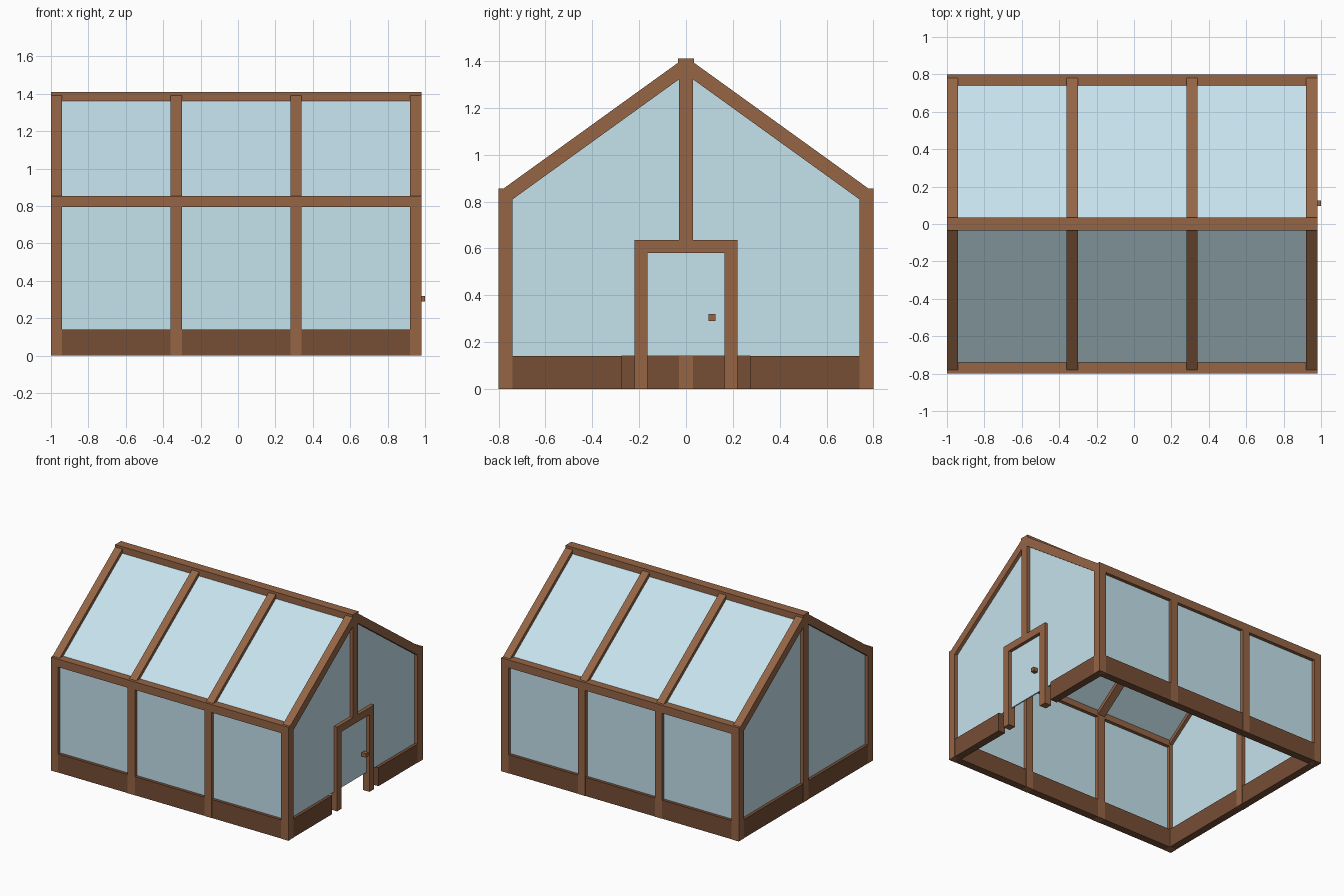
import bpy, bmesh
from mathutils import Vector, Matrix

if "Cube" in bpy.data.objects:
    bpy.data.objects.remove(bpy.data.objects["Cube"])


def material(name, rgb):
    m = bpy.data.materials.new(name)
    m.diffuse_color = (*rgb, 1)
    m.use_nodes = True
    m.node_tree.nodes["Principled BSDF"].inputs["Base Color"].default_value = m.diffuse_color
    return m


WOOD = material("wood", (0.30, 0.13, 0.06))
DARK = material("dark_wood", (0.18, 0.075, 0.036))
GLASS = material("glass", (0.56, 0.76, 0.84))


def finish(name, bm, mat):
    bmesh.ops.recalc_face_normals(bm, faces=bm.faces)
    me = bpy.data.meshes.new(name)
    bm.to_mesh(me)
    bm.free()
    me.materials.append(mat)
    ob = bpy.data.objects.new(name, me)
    bpy.context.collection.objects.link(ob)
    return ob


def box(name, x, y, z, mat=WOOD):
    """Box from (min, max) ranges."""
    lo, hi = (Vector(v) for v in zip(x, y, z))
    bm = bmesh.new()
    bmesh.ops.create_cube(bm, size=1, matrix=Matrix.Translation((lo + hi) / 2)
                          @ Matrix.Diagonal((*(hi - lo), 1)))
    return finish(name, bm, mat)


def prism(name, profile, x0, x1, mat):
    """Extrude a (y, z) outline from x0 to x1."""
    bm = bmesh.new()
    face = bm.faces.new([bm.verts.new((x0, y, z)) for y, z in profile])
    ext = bmesh.ops.extrude_face_region(bm, geom=[face])["geom"]
    bmesh.ops.translate(bm, vec=(x1 - x0, 0, 0),
                        verts=[v for v in ext if isinstance(v, bmesh.types.BMVert)])
    return finish(name, bm, mat)


X0, X1, W, H = -1.0, 0.98, 0.8, 0.855   # frame extents and eave height
T = 0.06                                # bar thickness
SILL, G, E = 0.14, 0.005, 0.002         # base height, half glass, tiny inset
posts = [X0 + T / 2 + i * (X1 - X0 - T) / 3 for i in range(4)]
EAVE, RIDGE = Vector((W - T / 2, H - T / 2)), Vector((0, 1.38))


def span(c, half=T / 2):
    return (c - half, c + half)


def sloped(s, half):
    """Outline of a sloping bar from eave to ridge on side s."""
    d = (RIDGE - EAVE).normalized()
    n = Vector((-d.y, d.x)) * half
    return [(s * p.x, p.y) for p in (EAVE + n, RIDGE + n, RIDGE - n, EAVE - n)]


for s, side in ((-1, "front"), (1, "back")):
    yc = s * (W - T / 2)
    # Long wall: base, eave beam, posts and rafters
    box(side + "_base", (X0 + E, X1 - E), span(yc, T / 2 - E), (0, SILL), DARK)
    box(side + "_eave_beam", (X0, X1), span(yc), (H - T, H))
    for i, x in enumerate(posts):
        box(f"{side}_post_{i + 1}", span(x), span(yc), (0, H))
        prism(f"{side}_rafter_{i + 1}", sloped(s, T / 2), *span(x), WOOD)
    # Wall and roof panes, one per bay
    for i, (a, b) in enumerate(zip(posts, posts[1:])):
        box(f"{side}_wall_pane_{i + 1}", (a, b), span(yc, G), (SILL - 0.01, H - T / 2), GLASS)
        prism(f"{side}_roof_pane_{i + 1}", sloped(s, G), a, b, GLASS)
    # Base of the door gable, split by the doorway
    ys = sorted((s * 0.275, s * (W - T)))
    box(f"{side}_door_base", (X1 - T + E, X1 - E), ys, (0, SILL), DARK)
    # Door jambs
    box(f"{side}_door_jamb", (X1 - 0.055, X1), span(s * 0.1925, 0.0275), (0, 0.58))

# Ridge beam and left gable base
box("ridge_beam", (X0, X1), (-0.035, 0.035), (1.35, 1.41))
box("left_base", (X0 + E, X0 + T - E), (-W + T, W - T), (0, SILL), DARK)

# Gable panes and king posts
gable = [(-EAVE.x, SILL), (EAVE.x, SILL), tuple(EAVE), tuple(RIDGE), (-EAVE.x, EAVE.y)]
for name, x, z0 in (("left", posts[0], 0), ("right", posts[-1], 0.635)):
    prism(name + "_gable_pane", gable, *span(x, G), GLASS)
    box(name + "_king_post", span(x), span(0), (z0, 1.37))

# Door lintel and knob
box("door_lintel", (X1 - 0.055, X1), (-0.22, 0.22), (0.58, 0.635))
box("door_knob", (0.965, 1.0), span(0.11, 0.015), span(0.305, 0.015))
